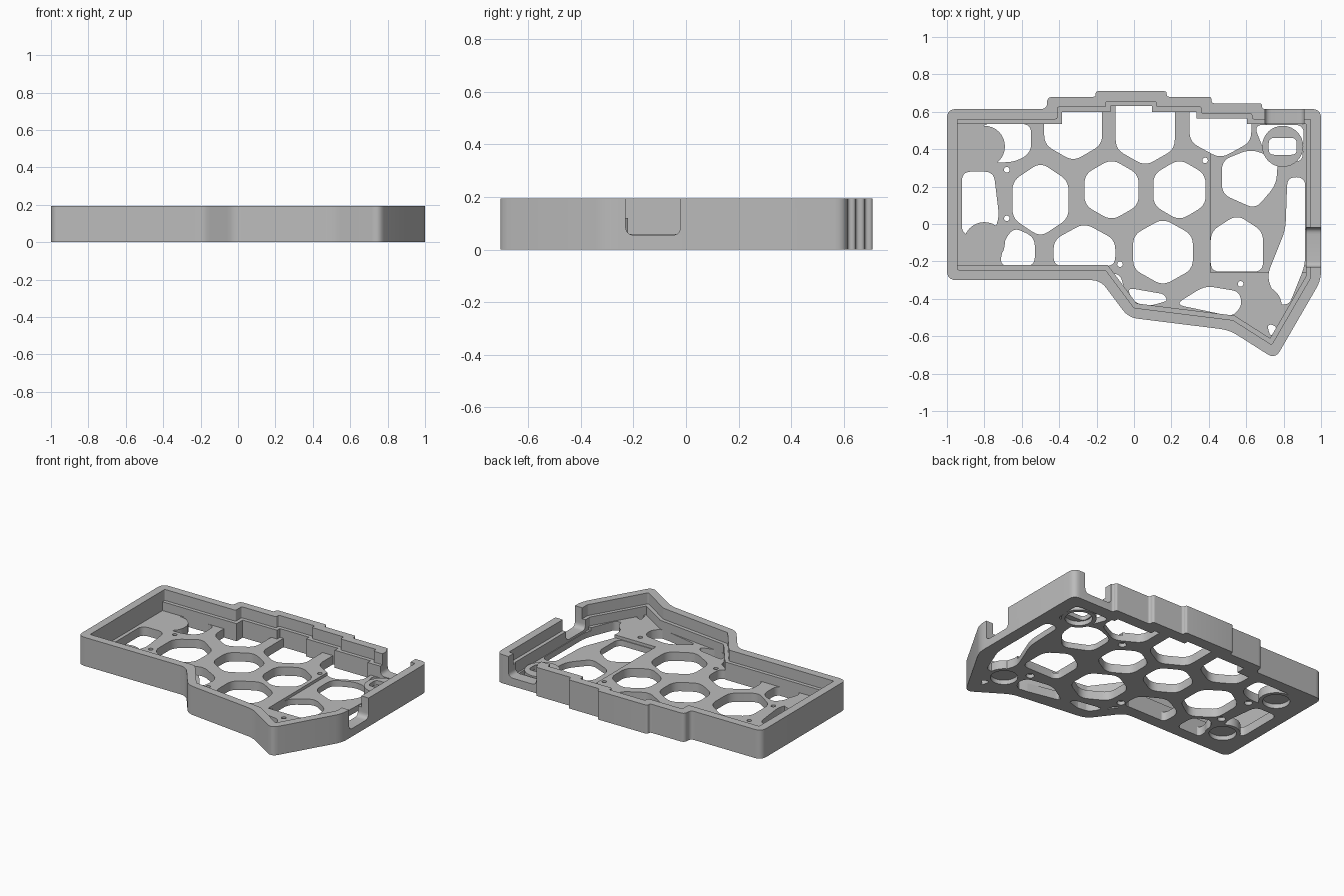
import bpy, bmesh, math
from mathutils import Vector

if "Cube" in bpy.data.objects:
    bpy.data.objects.remove(bpy.data.objects["Cube"])

HEIGHT, FLOOR, LEDGE = .195, .06, .12

grey = bpy.data.materials.new("plain grey")
grey.use_nodes = True
grey.diffuse_color = (.5, .5, .5, 1)
grey.node_tree.nodes["Principled BSDF"].inputs["Base Color"].default_value = (.5, .5, .5, 1)


def rounded(points, radius, steps=5):
    """Round the corners of a closed polygon."""
    pts = [Vector(p) for p in points]
    result = []
    for i, corner in enumerate(pts):
        before, after = pts[i - 1] - corner, pts[(i + 1) % len(pts)] - corner
        reach = min(radius, before.length * .48, after.length * .48)
        start = corner + before.normalized() * reach
        end = corner + after.normalized() * reach
        for s in range(steps + 1):
            t = s / steps
            result.append(start * (1 - t) ** 2 + corner * 2 * t * (1 - t) + end * t * t)
    return result


def inset(points, distance):
    """Move every edge of a counter-clockwise polygon inward."""
    pts = [Vector(p) for p in points]
    result = []
    for i, corner in enumerate(pts):
        a = (corner - pts[i - 1]).normalized()
        b = (pts[(i + 1) % len(pts)] - corner).normalized()
        na, nb = Vector((-a.y, a.x)), Vector((-b.y, b.x))
        result.append(corner + (na + nb) * distance / (1 + na.dot(nb)))
    return result


def circle(x, y, radius, sides=32):
    angles = [math.tau * i / sides for i in range(sides)]
    return [(x + radius * math.cos(a), y + radius * math.sin(a)) for a in angles]


def hexagon(x, y, w, h):
    return [(x, y + h), (x - w, y + h / 2), (x - w, y - h / 2),
            (x, y - h), (x + w, y - h / 2), (x + w, y + h / 2)]


def shield(x, flat, tip, w):
    """Five-sided opening with one flat end and one pointed end."""
    shoulder = tip + math.copysign(.09, flat - tip)
    return [(x - w, flat), (x - w, shoulder), (x, tip), (x + w, shoulder), (x + w, flat)]


def prism(name, outlines, low, high, axis="z"):
    """Extrude closed outlines along an axis into one mesh object."""
    place = {"z": lambda u, v, d: (u, v, d),
             "x": lambda u, v, d: (d, u, v),
             "y": lambda u, v, d: (u, d, v)}[axis]
    bm = bmesh.new()
    for outline in outlines:
        base = [bm.verts.new(place(p[0], p[1], low)) for p in outline]
        top = [bm.verts.new(place(p[0], p[1], high)) for p in outline]
        bm.faces.new(base)
        bm.faces.new(top)
        for i in range(len(base)):
            bm.faces.new((base[i - 1], base[i], top[i], top[i - 1]))
    bmesh.ops.recalc_face_normals(bm, faces=bm.faces)
    mesh = bpy.data.meshes.new(name)
    bm.to_mesh(mesh)
    bm.free()
    mesh.materials.append(grey)
    obj = bpy.data.objects.new(name, mesh)
    bpy.context.collection.objects.link(obj)
    return obj


def combine(target, tool, operation="DIFFERENCE"):
    """Apply a boolean and remove the tool."""
    mod = target.modifiers.new("shape", "BOOLEAN")
    mod.object, mod.operation, mod.solver = tool, operation, "EXACT"
    graph = bpy.context.evaluated_depsgraph_get()
    mesh = bpy.data.meshes.new_from_object(target.evaluated_get(graph))
    target.modifiers.clear()
    target.data = mesh
    bpy.data.objects.remove(tool)


# Shared outline, counter-clockwise from the front corner
outline = [(-1, -.3), (-.18, -.3), (-.03, -.5), (.51, -.567), (.755, -.723),
           (1, -.3), (1, .615), (.685, .615), (.685, .645), (.415, .645),
           (.415, .68), (.175, .68), (.175, .71), (-.205, .71), (-.205, .68),
           (-.465, .68), (-.465, .615), (-1, .615)]
wall_line = inset(outline, .055)
ledge_line = inset(outline, .08)
for p in ledge_line:
    if p.x < -.9:
        p.x = -.945

# Wall with inner ledge
wall = prism("outer_wall", [rounded(outline, .05)], 0, HEIGHT)
combine(wall, prism("cutter", [ledge_line], -.1, .4))
combine(wall, prism("cutter", [rounded(wall_line, .01)], LEDGE, .4))


def notch(a, b):
    return rounded([(a, .4), (a, .055), (b, .055), (b, .4)], .035)


# Port notches in the left side and the back
combine(wall, prism("cutter", [notch(-.23, -.02)], .85, 1.1, "x"))
combine(wall, prism("cutter", [notch(.7, .91)], .5, .8, "y"))

# Floor with lowered bay
floor = prism("honeycomb_floor", [ledge_line], 0, FLOOR)
bay = [(.41, -.26), (.95, -.26), (.95, .56), (.41, .56)]
combine(floor, prism("cutter", [bay], .04, .2))

# Honeycomb openings
openings = [
    hexagon(-.5, .13, .15, .2),
    hexagon(-.12, .183, .145, .165),
    hexagon(.243, .183, .14, .165),
    hexagon(.155, -.15, .16, .18),
    shield(-.325, .7, .335, .155),
    shield(.06, .74, .31, .158),
    shield(.462, .7, .35, .165),
    shield(-.265, -.225, .005, .165),
    shield(.55, -.255, .05, .14),
    [(.47, .34), (.62, .4), (.77, .35), (.76, .21), (.65, .08), (.47, .16)],
]
# Edge openings between the honeycomb and the wall
openings += [
    [(-.92, .28), (-.75, .28), (-.72, .03), (-.76, -.06), (-.92, -.06)],
    [(-.82, .535), (-.55, .535), (-.55, .38), (-.64, .33), (-.78, .33)],
    [(-.72, -.225), (-.69, -.08), (-.64, -.02), (-.53, -.07), (-.53, -.225)],
    [(.82, .25), (.915, .25), (.915, -.22), (.83, -.43), (.77, -.43),
     (.71, -.28), (.81, -.03)],
    [(-.04, -.34), (.16, -.375), (.18, -.41), (.08, -.44), (0, -.42)],
    [(.22, -.43), (.38, -.33), (.56, -.36), (.58, -.43), (.53, -.495)],
    [(-.11, -.26), (-.07, -.28), (-.04, -.4)],
    [(.71, -.53), (.77, -.55), (.73, -.61)],
    [(.64, .53), (.91, .53), (.9, .34), (.84, .33), (.7, .38)],
]
for shape in openings:
    combine(floor, prism("cutter", [rounded(shape, .05)], -.1, .2))

# Round foot pads, recessed from below
feet = [(-.8, .415), (-.8, -.1), (.795, .415), (.68, -.44)]
for x, y in feet:
    combine(floor, prism("pad", [circle(x, y, .11)], 0, FLOOR), "UNION")
    combine(floor, prism("cutter", [circle(x, y, .085)], -.1, .03))
slot = [(.72, .37), (.87, .37), (.87, .46), (.72, .46)]
combine(floor, prism("cutter", [rounded(slot, .03)], -.1, .2))

# Screw holes with sunk heads
screws = [(-.68, .29), (-.68, .03), (.38, .34), (-.075, -.215), (.57, -.32)]
for x, y in screws:
    combine(floor, prism("cutter", [circle(x, y, .015, 16)], -.1, .2))
    combine(floor, prism("cutter", [circle(x, y, .026, 16)], -.1, .025))

# Smooth rounded corners, crisp edges
for obj in (wall, floor):
    bpy.ops.object.select_all(action="DESELECT")
    obj.select_set(True)
    bpy.context.view_layer.objects.active = obj
    bpy.ops.object.shade_smooth_by_angle(angle=math.radians(30))
